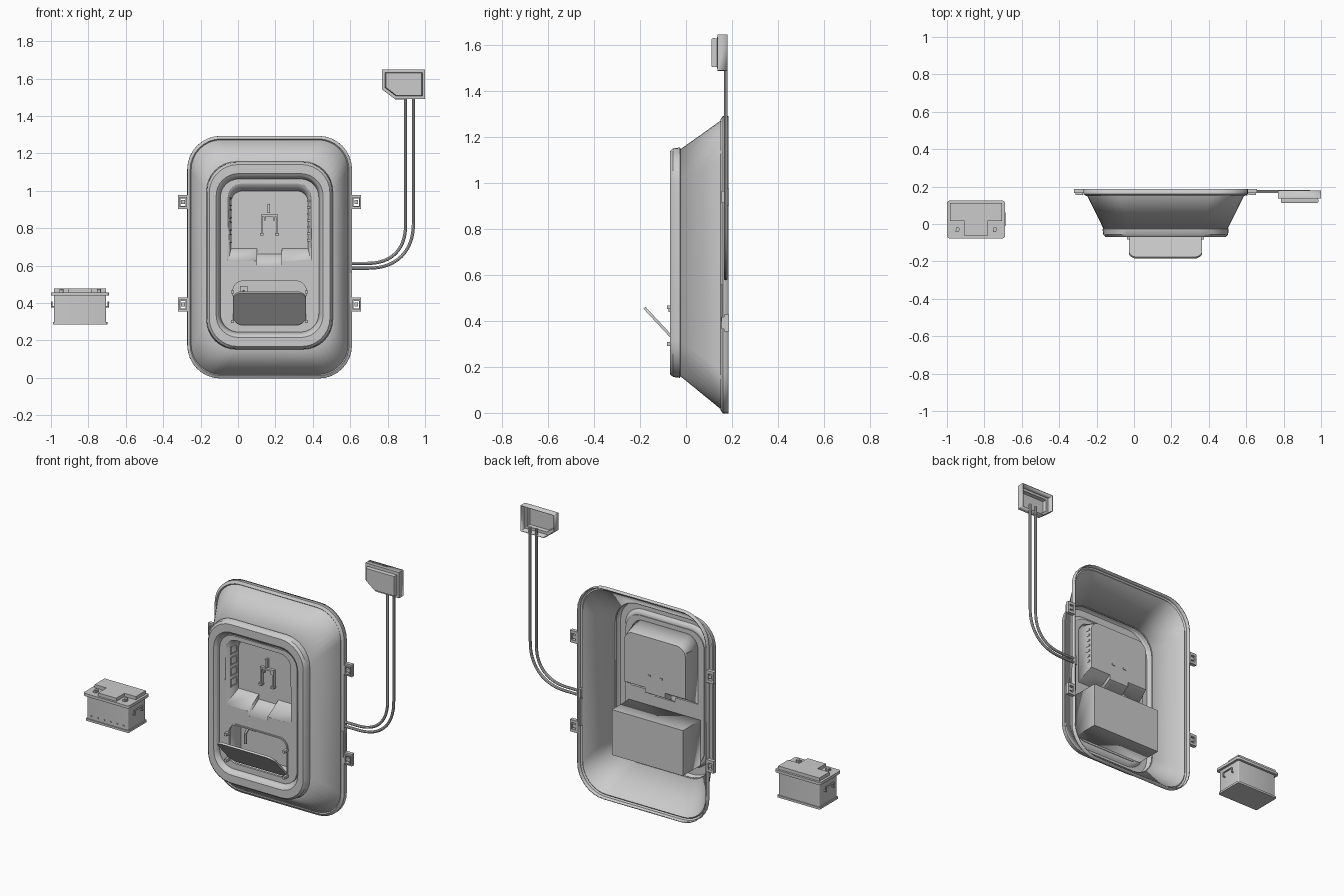
import bpy, bmesh, math
from mathutils import Vector, Matrix

if "Cube" in bpy.data.objects:
    bpy.data.objects.remove(bpy.data.objects["Cube"])

CX = 0.169  # centre line of the wall unit


def finish(name, mesh, smooth=35):
    ob = bpy.data.objects.new(name, mesh)
    bpy.context.scene.collection.objects.link(ob)
    mesh.polygons.foreach_set("use_smooth", [True] * len(mesh.polygons))
    mesh.set_sharp_from_angle(angle=math.radians(smooth))
    return ob


def rrect(x0, x1, z0, z1, r, n=8):
    """Rounded rectangle in the xz plane."""
    pts = []
    for cx, cz, a0 in ((x1 - r, z1 - r, 0), (x0 + r, z1 - r, 90), (x0 + r, z0 + r, 180), (x1 - r, z0 + r, 270)):
        for i in range(n + 1):
            a = math.radians(a0 + 90 * i / n)
            pts.append((cx + r * math.cos(a), cz + r * math.sin(a)))
    return pts


def rect(x0, x1, z0, z1):
    return [(x1, z1), (x0, z1), (x0, z0), (x1, z0)]


def loft(name, rings, cap0=False, cap1=False, thick=0.0):
    """Skin a list of (outline, y) rings of equal point count."""
    bm = bmesh.new()
    vs = [[bm.verts.new((x, y, z)) for x, z in pts] for pts, y in rings]
    for a, b in zip(vs, vs[1:]):
        for i in range(len(a)):
            j = (i + 1) % len(a)
            bm.faces.new((a[i], a[j], b[j], b[i]))
    if cap0:
        bm.faces.new(vs[0])
    if cap1:
        bm.faces.new(vs[-1])
    bmesh.ops.recalc_face_normals(bm, faces=bm.faces)
    me = bpy.data.meshes.new(name)
    bm.to_mesh(me)
    bm.free()
    ob = finish(name, me)
    if thick:
        m = ob.modifiers.new("thickness", 'SOLIDIFY')
        m.thickness = thick
        m.offset = 0
    return ob


def slab(name, pts, y0, y1):
    return loft(name, [(pts, y0), (pts, y1)], True, True)


def box(name, x0, x1, y0, y1, z0, z1):
    return slab(name, rect(x0, x1, z0, z1), y0, y1)


def pierced(name, outlines, y0, y1):
    """Flat plate with holes: first outline is the edge, others are holes."""
    cu = bpy.data.curves.new(name, 'CURVE')
    cu.dimensions, cu.fill_mode, cu.extrude = '2D', 'BOTH', (y1 - y0) / 2
    for pts in outlines:
        sp = cu.splines.new('POLY')
        sp.points.add(len(pts) - 1)
        for p, (x, z) in zip(sp.points, pts):
            p.co = (x, z, 0, 1)
        sp.use_cyclic_u = True
    return from_curve(name, cu, Matrix.Translation((0, (y0 + y1) / 2, 0)) @ Matrix.Rotation(math.pi / 2, 4, 'X'))


def from_curve(name, cu, mat=Matrix()):
    tmp = bpy.data.objects.new(name + "_curve", cu)
    bpy.context.scene.collection.objects.link(tmp)
    me = bpy.data.meshes.new_from_object(tmp.evaluated_get(bpy.context.evaluated_depsgraph_get()))
    bpy.data.objects.remove(tmp)
    me.transform(mat)
    return finish(name, me)


def tube(name, pts, r):
    cu = bpy.data.curves.new(name, 'CURVE')
    cu.dimensions, cu.bevel_depth, cu.bevel_resolution, cu.use_fill_caps = '3D', r, 2, True
    sp = cu.splines.new('POLY')
    sp.points.add(len(pts) - 1)
    for p, c in zip(sp.points, pts):
        p.co = (*c, 1)
    return from_curve(name, cu)


def inset(dx, dz, r, n=8):
    """Outline inset from the front frame edge."""
    return rrect(-0.166 + dx, 0.504 - dx, 0.155 + dz, 1.153 - dz, r, n)


# Flared housing with back rim, open at the back
def rim(d, r):
    return rrect(-0.268 + d, 0.606 - d, d, 1.29 - d, r)


loft("housing", [(rim(0, .175), .186), (rim(0, .175), .162), (rim(.012, .165), .154), (rim(.018, .16), .16),
                 (rim(.022, .165), .15), (inset(.008, .012, .15), -.028)], thick=.007)

# Front frame with stepped inner edge
loft("front_frame", [(inset(.012, .014, .145), -.022), (inset(0, 0, .155), -.028), (inset(.004, .004, .155), -.055),
                     (inset(.014, .014, .15), -.066), (inset(.048, .06, .12), -.066),
                     (inset(.055, .07, .115), -.058), (inset(.07, .088, .1), -.042)], thick=.006)


# Screen recess: rounded top, sloping shelf with a central channel below
def recess(x0, x1, top, shelf, low, r):
    arch = rrect(x0, x1, shelf, top, r)[:18]
    return arch + [(x0, shelf), (.10, shelf), (.10, low), (.235, low), (.235, shelf), (x1, shelf)]


opening = recess(-.055, .392, 1.04, .625, .597, .075)
back = recess(-.038, .376, 1.0, .69, .66, .06)
bin_open = rrect(-.027, .364, .283, .517, .05)
pierced("front_panel", [inset(.068, .086, .1), opening, bin_open], -.044, -.036)
loft("screen_recess", [(opening, -.044), (back, .06)], cap1=True, thick=.005)

# Bracket on the recess wall
box("bracket_stem", .159, .171, .035, .06, .88, .93)
box("bracket_bar", .122, .214, .04, .06, .862, .872)
for s in (-1, 1):
    x = .168 + s * .041
    box("bracket_leg", x - .005, x + .005, .04, .06, .765, .866)
    box("bracket_foot", x - .01, x + .01, .03, .066, .762, .774)
    box("bracket_tab", .168 + s * .025 - .005, .168 + s * .025 + .005, .045, .06, .84, .865)

# Square buttons on the left wall, slats on the right wall
for i in range(4):
    z = .745 + i * .066
    pb = pierced("side_button", [rect(-.028, .028, z - .025, z + .025), rect(-.02, .02, z - .018, z + .018)], -.004, .004)
    pb.data.transform(Matrix.Translation((-.042, .02, 0)) @ Matrix.Rotation(math.radians(81), 4, 'Z'))
for i in range(7):
    z = .73 + i * .035
    box("side_slat", .368, .384, -.01, .05, z, z + .012)

# Dispenser bin, bezel, tilted flap and nozzle
b = rect(-.07, .41, .255, .53)
loft("dispenser_bin", [(b, -.036), (b, .13)], cap1=True, thick=.006)
pierced("dispenser_bezel", [rrect(-.035, .372, .275, .525, .056), bin_open], -.05, -.04)
flap = slab("dispenser_flap", rrect(-.027, .364, 0, .236, .045), -.006, .006)
flap.data.transform(Matrix.Translation((0, -.02, .285)) @ Matrix.Rotation(math.radians(43), 4, 'X'))
for z in (.30, .46):
    for x in (-.03, .367):
        box("flap_stop", x - .008, x + .008, -.082, -.04, z - .008, z + .008)
tube("nozzle", [(.03, .12, .46), (.03, .05, .46), (.03, .03, .44), (.03, .03, .38)], .009)
box("nozzle_mount", .01, .05, .1, .13, .43, .49)

# Mounting tabs on both sides
for s in (-1, 1):
    for z in (.94, .392):
        x = CX + s * .463
        pierced("mount_tab", [rect(x - .026, x + .026, z - .037, z + .037), rect(x - .014, x + .014, z - .02, z + .02)], .165, .188)
        pierced("tab_collar", [rect(x - .02, x + .02, z - .026, z + .026), rect(x - .014, x + .014, z - .02, z + .02)], .155, .165)
        box("tab_bolt", x - .01, x + .01, .16, .185, z - .01, z + .01)
box("side_strip", .594, .606, .152, .18, .40, .56)
box("cable_port", .588, .606, .158, .184, .572, .63)


# Pair of cables rising to the wall box
def cable(x, z, rx, rz):
    pts = [(x, .173, 1.53)]
    for i in range(17):
        a = math.radians(90 * i / 16)
        p = 0.85
        pts.append((x - rx + rx * math.cos(a) ** p if i < 16 else x - rx, .173, z + rz - rz * math.sin(a) ** p))
    return pts + [(.585, .173, z)]


tube("outer_cable", cable(.938, .586, .25, .25), .0085)
tube("inner_cable", cable(.896, .612, .21, .21), .0085)

# Wall box with a cut corner, hollow at the back
edge = [(.77, 1.648), (1.0, 1.648), (1.0, 1.49), (.84, 1.49), (.77, 1.543)]
face = [(.788, 1.63), (.984, 1.63), (.984, 1.508), (.847, 1.508), (.788, 1.553)]


def grow(pts, k):
    return [(.887 + (x - .887) * k, 1.571 + (z - 1.571) * k) for x, z in pts]


loft("wall_box", [(grow(edge, .98), .18), (grow(edge, .98), .138), (face, .138), (face, .12), (grow(face, .96), .114)],
     cap1=True, thick=.005)


# Battery, built in plan and stood upright (outline y is turned to depth)
def plan(name, pts, z0, z1):
    ob = slab(name, pts, z0, z1)
    for v in ob.data.vertices:
        v.co = Vector((v.co.x, v.co.z, v.co.y))
    ob.data.flip_normals()
    return ob


plan("battery_body", rrect(-.984, -.705, -.06, .11, .006, 3), .288, .442)
plan("battery_base", rrect(-.99, -.699, -.066, .116, .008, 3), .285, .298)
plan("battery_lid", rrect(-1.0, -.69, -.077, .125, .014, 4), .44, .457)
plan("battery_top", [(-.985, .112), (-.985, .015), (-.905, .015), (-.905, -.065), (-.782, -.065), (-.782, .015),
                     (-.705, .015), (-.705, .112)], .456, .477)
for x in (-.943, -.743):
    tube("battery_terminal", [(x, -.028, .456), (x, -.028, .474)], .011)
    box("terminal_clamp", x - .012, x + .004, -.042, -.036, .457, .468)
for x, s in ((-.984, -1), (-.705, 1)):
    o = x + s * .012
    tube("battery_handle", [(x, -.012, .38), (o, -.012, .38), (o, -.012, .405), (o, .062, .405), (o, .062, .38), (x, .062, .38)], .005)
for i in range(6):
    x = -.955 + i * .044
    box("battery_stud", x - .004, x + .004, -.064, -.058, .315, .322)
